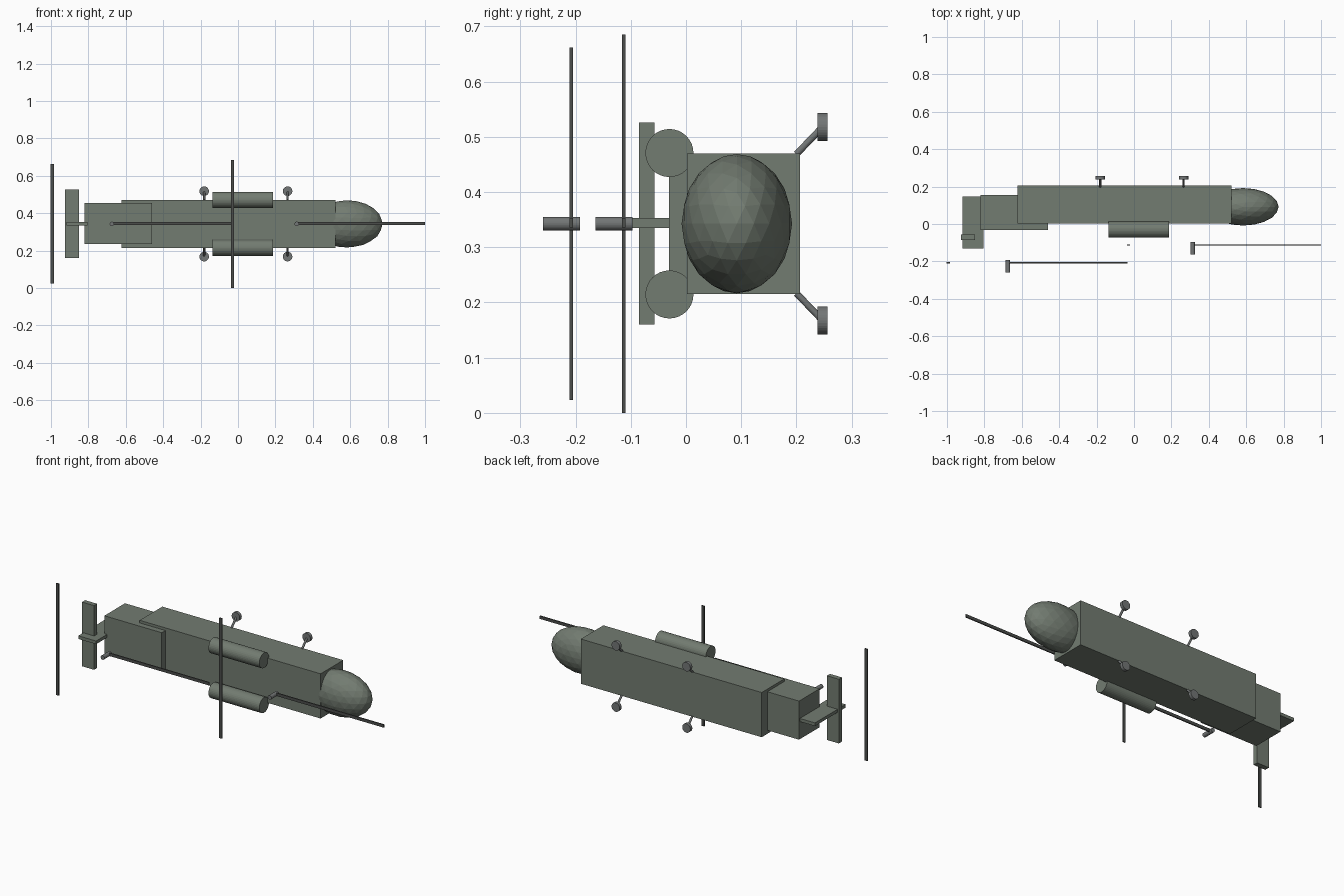
import bpy
from mathutils import Vector

if "Cube" in bpy.data.objects:
    bpy.data.objects.remove(bpy.data.objects["Cube"])

# The helicopter lies on its side: its "up" is -y, its nose points to +x
ZC = 0.3425  # centre line height


def material(name, rgb):
    m = bpy.data.materials.new(name)
    m.diffuse_color = (*rgb, 1)
    m.use_nodes = True
    m.node_tree.nodes["Principled BSDF"].inputs["Base Color"].default_value = m.diffuse_color
    return m


GREEN = material("drab_green", (0.17, 0.20, 0.165))
DARK = material("dark_grey", (0.07, 0.075, 0.07))
METAL = material("mid_grey", (0.17, 0.18, 0.18))


def finish(name, mat):
    o = bpy.context.object
    o.name = name
    o.data.materials.append(mat)
    return o


def box(name, x, y, z, mat=GREEN):
    """Box from (min, max) pairs."""
    bpy.ops.mesh.primitive_cube_add(
        size=1, location=[(a + b) / 2 for a, b in (x, y, z)])
    bpy.context.object.scale = [b - a for a, b in (x, y, z)]
    return finish(name, mat)


def rod(name, p, q, r, mat, sides=32):
    """Cylinder between two points."""
    p, q = Vector(p), Vector(q)
    d = q - p
    bpy.ops.mesh.primitive_cylinder_add(
        vertices=sides, radius=r, depth=d.length, location=(p + q) / 2,
        rotation=d.to_track_quat('Z', 'Y').to_euler())
    return finish(name, mat)


def around(c, h):
    return (c - h, c + h)


# Fuselage and faceted nose
box("fuselage", (-0.622, 0.52), (0.002, 0.206), (0.215, 0.47))
bpy.ops.mesh.primitive_ico_sphere_add(
    subdivisions=3, radius=1, location=(0.583, 0.092, ZC))
bpy.context.object.scale = (0.19, 0.1, 0.126)
finish("nose", GREEN)

# Rear pylon and tail surfaces
box("rear_pylon", (-0.822, -0.46), (-0.031, 0.155), around(0.345, 0.11))
box("tail_fin", (-0.917, -0.805), (-0.13, 0.147), around(0.344, 0.009))
box("tail_stabiliser", (-0.925, -0.849), (-0.085, -0.057), around(0.343, 0.183))

# Engines, struts and wheels on both sides
for side, s in (("left", 1), ("right", -1)):
    ez = ZC + s * 0.128
    rod(side + "_engine", (-0.135, -0.03, ez), (0.186, -0.03, ez), 0.0435, GREEN)
    for end, x in (("rear", -0.181), ("front", 0.265)):
        wz = ZC + s * 0.175
        rod(f"{side}_{end}_strut", (x, 0.2, ZC + s * 0.126),
            (x, 0.247, wz), 0.006, METAL, 16)
        rod(f"{side}_{end}_wheel", (x, 0.238, wz), (x, 0.256, wz), 0.0255, METAL)

# Rotors: a hub, one blade along x and one crosswise blade on the other side
for end, x, y, half in (("front", 0.314, -0.1125, 0.343),
                        ("rear", -0.674, -0.2075, 0.319)):
    hub_y = y - 0.051
    rod(end + "_hub", (x, hub_y, ZC), (x, hub_y + 0.067, ZC), 0.012, METAL)
    box(end + "_blade_long", around(x + half, half), around(y, 0.003),
        around(ZC + 0.002, 0.0085), DARK)
    box(end + "_blade_cross", around(x - half, 0.0085), around(y, 0.003),
        around(ZC, half), DARK)
